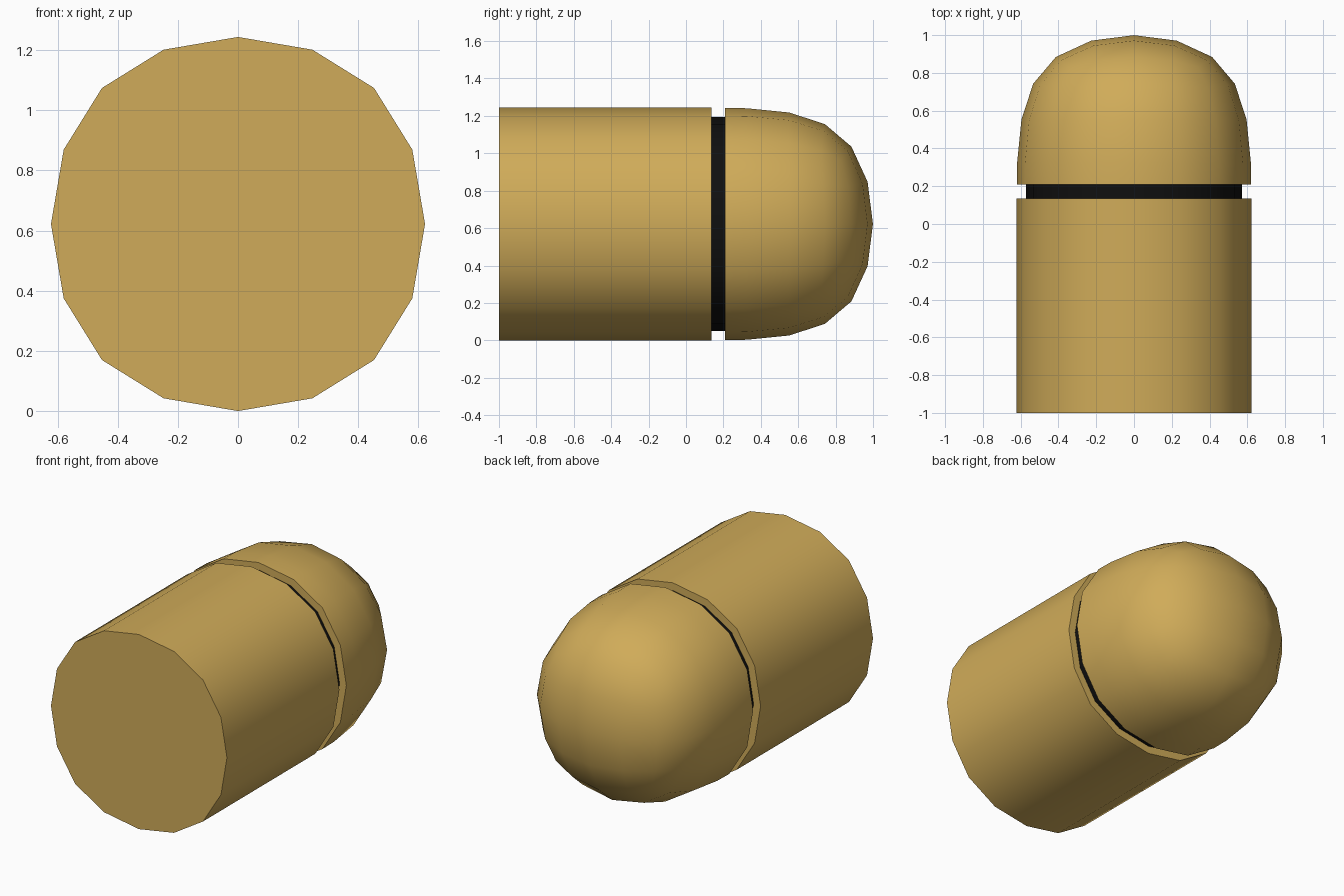
import bpy, bmesh, math

if "Cube" in bpy.data.objects:
    bpy.data.objects.remove(bpy.data.objects["Cube"])

CENTRE_Z = 0.622
HALF = 0.622 / (44 / 48)   # square cage that smooths into the 16-sided round section


def material(name, colour):
    mat = bpy.data.materials.new(name)
    mat.diffuse_color = colour
    mat.use_nodes = True
    mat.node_tree.nodes["Principled BSDF"].inputs["Base Color"].default_value = mat.diffuse_color
    return mat


def rounded_part(name, y0, y1, half, mat, domed=False, cut_y=None):
    """Square cage along y, subdivided to a round section; domed closes the far end."""
    bm = bmesh.new()
    rings = []
    for y in (y0, y1):
        rings.append([bm.verts.new((sx * half, y, CENTRE_Z + sz * half))
                      for sx, sz in ((1, 1), (-1, 1), (-1, -1), (1, -1))])
    a, b = rings
    for i in range(4):
        j = (i + 1) % 4
        bm.faces.new((a[i], a[j], b[j], b[i]))
    if domed:
        bm.faces.new(b)
    mesh = bpy.data.meshes.new(name)
    bm.to_mesh(mesh)
    bm.free()
    obj = bpy.data.objects.new(name, mesh)
    bpy.context.collection.objects.link(obj)
    sub = obj.modifiers.new("round", 'SUBSURF')
    sub.levels = sub.render_levels = 2
    bpy.ops.object.select_all(action='DESELECT')
    obj.select_set(True)
    bpy.context.view_layer.objects.active = obj
    bpy.ops.object.modifier_apply(modifier="round")

    # trim at the groove and cap the open ends
    bm = bmesh.new()
    bm.from_mesh(mesh)
    if cut_y is not None:
        bmesh.ops.bisect_plane(bm, geom=bm.verts[:] + bm.edges[:] + bm.faces[:],
                               plane_co=(0, cut_y, 0), plane_no=(0, 1, 0),
                               clear_inner=True)
    bmesh.ops.holes_fill(bm, edges=[e for e in bm.edges if e.is_boundary], sides=0)
    bmesh.ops.recalc_face_normals(bm, faces=bm.faces[:])
    bm.to_mesh(mesh)
    bm.free()
    mesh.materials.append(mat)
    bpy.ops.object.shade_smooth_by_angle(angle=math.radians(35))
    return obj


brass = material("brass", (0.63, 0.41, 0.1, 1))
black = material("black", (0.005, 0.005, 0.005, 1))

# straight body, dark ring in the groove, rounded nose
rounded_part("body", -1.0, 0.135, HALF, brass)
rounded_part("groove_ring", 0.12, 0.225, HALF * 0.921, black)
rounded_part("nose", 0.078, 1.08, HALF, brass, domed=True, cut_y=0.208)
